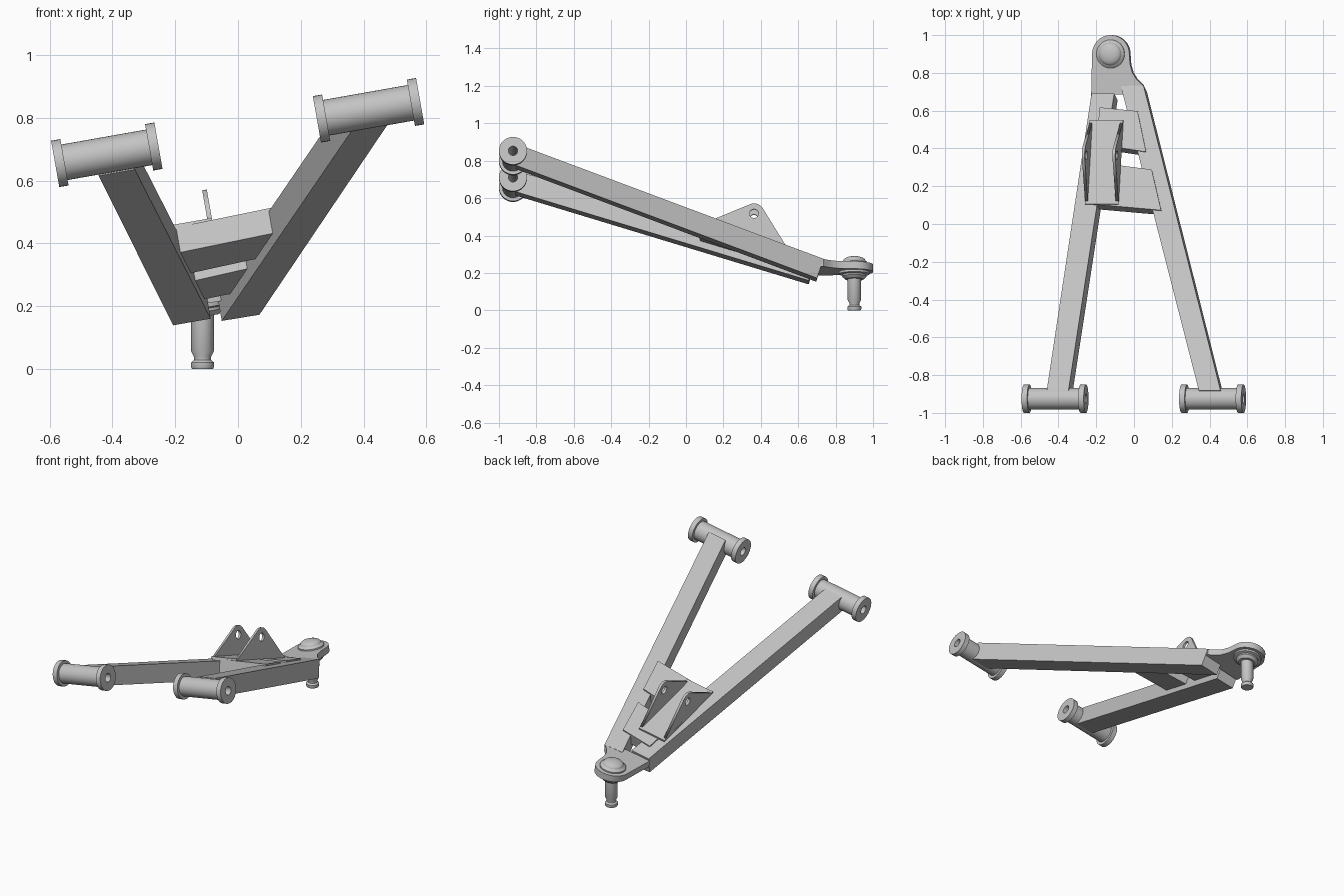
import bpy, bmesh
from math import radians, pi, cos, sin, acos, atan2, hypot
from mathutils import Matrix, Vector

cube = bpy.data.objects.get("Cube")
if cube:
    bpy.data.objects.remove(cube, do_unlink=True)

# One plain grey metal
steel = bpy.data.materials.new("grey_steel")
steel.use_nodes = True
GREY = (0.55, 0.55, 0.55, 1)
steel.diffuse_color = GREY
steel.node_tree.nodes["Principled BSDF"].inputs["Base Color"].default_value = GREY

# Tilted frame of the whole arm: rolled about y, pitched about x
ROLL = Matrix.Rotation(radians(-10), 4, 'Y')
ARM = Matrix.Translation((0, 0, 0.509)) @ ROLL @ Matrix.Rotation(radians(-18), 4, 'X')
NORMAL = ARM.col[2].to_3d()
SIDE = ARM.col[0].to_3d()


def on_arm(x, y):
    """Drop a plan point onto the arm's top plane, in arm coordinates."""
    z = ARM.translation.z - (NORMAL.x * x + NORMAL.y * y) / NORMAL.z
    return (ARM.inverted() @ Vector((x, y, z))).to_2d()


def add_mesh(name, mesh, matrix):
    mesh.materials.clear()
    mesh.materials.append(steel)
    obj = bpy.data.objects.new(name, mesh)
    obj.matrix_world = matrix
    bpy.context.collection.objects.link(obj)
    return obj


def finish(name, bm, matrix, smooth=False):
    bmesh.ops.recalc_face_normals(bm, faces=bm.faces)
    mesh = bpy.data.meshes.new(name)
    bm.to_mesh(mesh)
    bm.free()
    if smooth:
        mesh.shade_smooth()
        mesh.set_sharp_from_angle(angle=radians(30))
    return add_mesh(name, mesh, matrix)


def prism(name, outline, low, high, matrix=ARM, smooth=False):
    bm = bmesh.new()
    face = bm.faces.new([bm.verts.new((p[0], p[1], low)) for p in outline])
    up = bmesh.ops.extrude_face_region(bm, geom=[face])["geom"]
    bmesh.ops.translate(bm, vec=(0, 0, high - low),
                        verts=[v for v in up if isinstance(v, bmesh.types.BMVert)])
    # the base cap is kept by the extrusion when it is a lone face
    return finish(name, bm, matrix, smooth)


def lathe(name, profile, matrix, closed=False):
    """Turn (radius, height) points round the local z axis."""
    bm = bmesh.new()
    verts = [bm.verts.new((r, 0, h)) for r, h in profile]
    edges = [bm.edges.new(pair) for pair in zip(verts, verts[1:])]
    if closed:
        edges.append(bm.edges.new((verts[-1], verts[0])))
    bmesh.ops.spin(bm, geom=verts + edges, cent=(0, 0, 0), axis=(0, 0, 1),
                   angle=2 * pi, steps=32)
    bmesh.ops.remove_doubles(bm, verts=bm.verts, dist=1e-5)
    return finish(name, bm, matrix, True)


def plan_prism(name, points, low, high):
    return prism(name, [on_arm(*p) for p in points], low, high)


# Two box-section arms
plan_prism("right_arm", [(-0.462, -0.881), (-0.347, -0.881), (-0.105, 0.69), (-0.225, 0.69)], -0.11, 0)
plan_prism("left_arm", [(0.343, -0.881), (0.458, -0.881), (0.05, 0.735), (-0.07, 0.73)], -0.11, 0)

# Cross braces between the arms
plan_prism("front_brace", [(-0.25, 0.105), (0.145, 0.07), (0.095, 0.285), (-0.21, 0.325)], -0.075, 0.01)
plan_prism("rear_brace", [(-0.2, 0.42), (0.065, 0.38), (0.02, 0.595), (-0.18, 0.615)], -0.07, 0.008)

# Pivot bushings: flanged sleeves with a through hole
HALF, FLANGE, BORE = 0.167, 0.03, 0.025
sleeve = [(BORE, -HALF), (0.075, -HALF), (0.075, FLANGE - HALF), (0.0575, FLANGE - HALF),
          (0.0575, HALF - FLANGE), (0.075, HALF - FLANGE), (0.075, HALF), (BORE, HALF)]
along = SIDE.to_track_quat('Z', 'Y').to_matrix().to_4x4()
for name, centre in (("right_bushing", (-0.418, -0.925, 0.682)),
                     ("left_bushing", (0.416, -0.925, 0.824))):
    lathe(name, sleeve, Matrix.Translation(centre) @ along, closed=True)

# Damper bracket: base plate and two drilled ears
plan_prism("bracket_base", [(-0.257, 0.1), (-0.08, 0.1), (-0.055, 0.545), (-0.232, 0.545)], 0.008, 0.02)


def ear(name, x, y):
    half, rise, radius, hole = 0.23, 0.125, 0.055, 0.024
    start = atan2(-rise, half) + acos(radius / hypot(half, rise))
    arc = [start + (pi - 2 * start) * i / 10 for i in range(11)]
    outline = [(-half, 0), (half, 0)] + [(radius * cos(a), rise + radius * sin(a)) for a in arc]
    drilled = [(hole * cos(i * pi / 12), rise + hole * sin(i * pi / 12)) for i in range(24)]
    curve = bpy.data.curves.new(name, 'CURVE')
    curve.dimensions, curve.fill_mode, curve.extrude = '2D', 'BOTH', 0.0075
    for loop in (outline, drilled):
        spline = curve.splines.new('POLY')
        spline.points.add(len(loop) - 1)
        spline.use_cyclic_u = True
        for point, (px, py) in zip(spline.points, loop):
            point.co = (px, py, 0, 1)
    helper = bpy.data.objects.new(name + "_outline", curve)
    mesh = bpy.data.meshes.new_from_object(helper)
    bpy.data.objects.remove(helper)
    # outline x runs along the arm, outline y along its normal
    turn = Matrix(((0, 0, 1, 0), (1, 0, 0, 0), (0, 1, 0, 0), (0, 0, 0, 1)))
    place = Matrix.Translation(on_arm(x, y).to_3d() + Vector((0, 0, 0.01)))
    add_mesh(name, mesh, ARM @ place @ turn)


ear("right_bracket_ear", -0.237, 0.322)
ear("left_bracket_ear", -0.075, 0.322)

# Ball joint lug: rounded nose, straight outer edge, waisted inner edge
LUG = Matrix.Translation((-0.12, 0.9, 0.225)) @ ROLL
nose = [(0.1 * cos(a), 0.1 * sin(a)) for a in (pi * i / 20 for i in range(21))]
waist = [(0.17, -0.21), (0.172, -0.165), (0.14, -0.135), (0.117, -0.1), (0.104, -0.055)]
prism("ball_joint_lug", nose + [(-0.105, -0.22)] + waist, -0.02, 0.02, LUG, True)

# Ball housing: domed cap above, stepped collar below
dome = [(0.06 * cos(a), 0.04 + 0.024 * sin(a)) for a in (pi / 2 * i / 6 for i in range(6))]
housing = [(0, -0.06), (0.05, -0.06), (0.065, -0.045), (0.065, -0.036), (0.082, -0.032),
           (0.082, -0.018), (0.075, -0.01), (0.075, 0.028), (0.068, 0.034)]
lathe("ball_housing", housing + dome + [(0, 0.064)], LUG)

# Vertical stud with a grooved foot
stud = [(0, 0), (0.034, 0), (0.037, 0.006), (0.037, 0.02), (0.027, 0.028), (0.027, 0.038),
        (0.036, 0.056), (0.036, 0.18), (0, 0.18)]
lathe("ball_stud", stud, Matrix.Translation((-0.113, 0.9, 0)))
